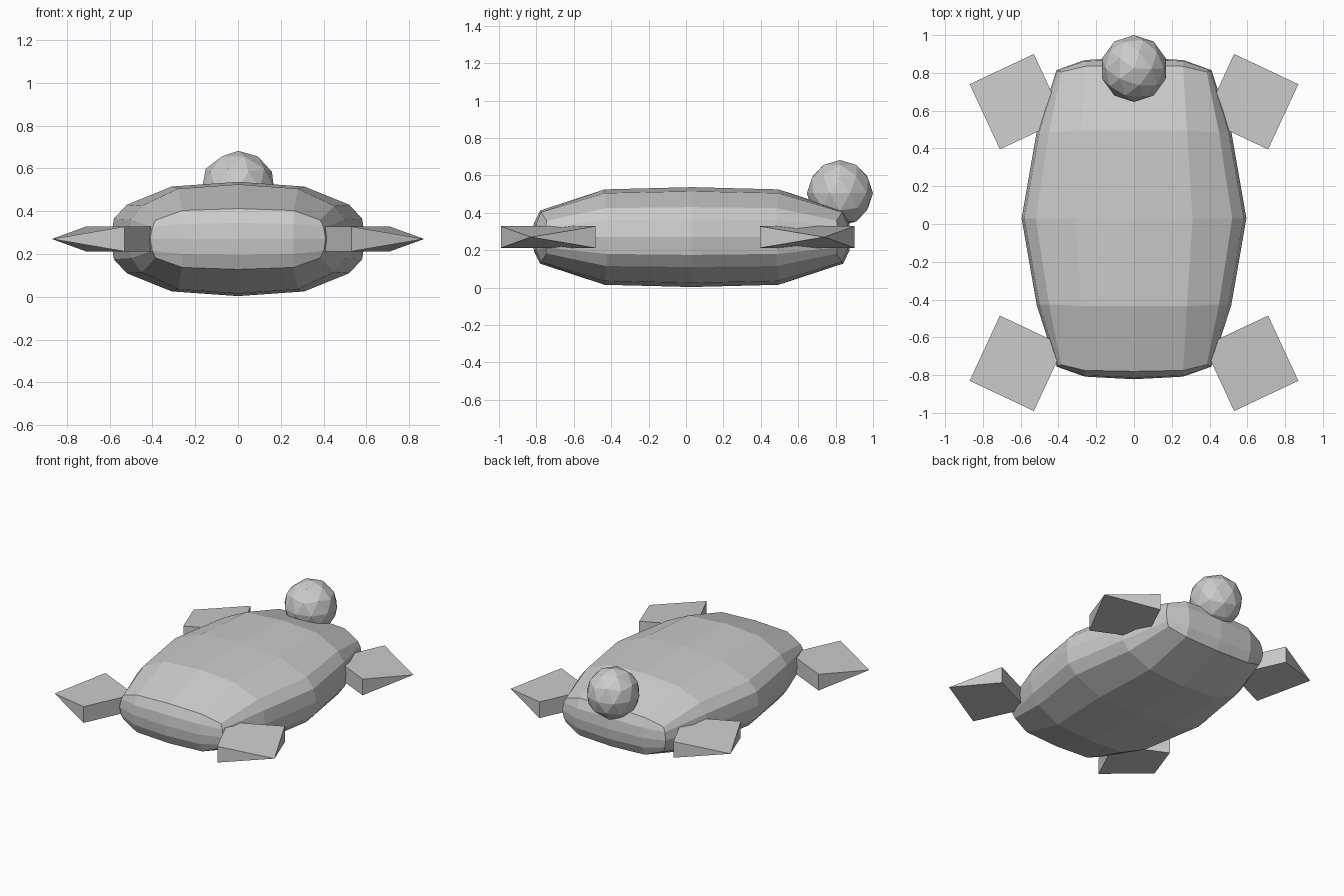
import bpy, bmesh

if "Cube" in bpy.data.objects:
    bpy.data.objects.remove(bpy.data.objects["Cube"])


def mesh_object(name, verts, faces, location=(0, 0, 0), fix_normals=False):
    bm = bmesh.new()
    vs = [bm.verts.new(v) for v in verts]
    for f in faces:
        bm.faces.new([vs[i] for i in f])
    if fix_normals:
        bmesh.ops.recalc_face_normals(bm, faces=bm.faces[:])
    mesh = bpy.data.meshes.new(name)
    bm.to_mesh(mesh)
    bm.free()
    obj = bpy.data.objects.new(name, mesh)
    obj.location = location
    bpy.context.collection.objects.link(obj)
    return obj


# Shell body: one eighth as quarter rings (top to side), mirrored on all axes
rings = [
    [(0, 0, .267), (.31, 0, .245), (.52, 0, .16), (.58, 0, .095), (.595, 0, 0)],
    [(0, .465, .255), (.28, .465, .235), (.45, .455, .155), (.50, .455, .09), (.515, .46, 0)],
    [(0, .81, .142), (.26, .805, .133), (.385, .775, .088), (.40, .78, .055), (.41, .785, 0)],
]
cap = [(0, .843, .075), (.26, .832, .07), (0, .852, 0), (.26, .838, 0)]
verts = [p for ring in rings for p in ring] + cap
faces = []
for k in range(2):
    for i in range(4):
        a = k * 5 + i
        faces.append((a, a + 1, a + 6, a + 5))
faces += [(10, 11, 16, 15), (11, 12, 13, 16), (15, 16, 18, 17), (16, 13, 14, 18)]
body = mesh_object("shell_body", verts, faces, (0, .03, .27))
mirror = body.modifiers.new("mirror", 'MIRROR')
mirror.use_axis = (True, True, True)
mirror.merge_threshold = 0.001

# Head: faceted ball resting on the back end of the shell
bpy.ops.mesh.primitive_ico_sphere_add(subdivisions=2, radius=.177, location=(0, .823, .505))
bpy.context.object.name = "head"

# Flippers: square slabs whose outer corner pinches to a point
corners = [(.37, .60), (.53, .945), (.71, .44)]
for side, sx in (("left", -1), ("right", 1)):
    for end, sy in (("front", -1), ("back", 1)):
        pts = [(sx * x, sy * y, z) for z in (-.058, .058) for x, y in corners]
        pts.append((sx * .87, sy * .785, 0))
        mesh_object(f"{end}_{side}_flipper", pts,
                    [(0, 1, 6, 2), (3, 4, 6, 5), (0, 1, 4, 3),
                     (0, 2, 5, 3), (1, 6, 4), (2, 6, 5)],
                    (0, -.045, .27), True)
